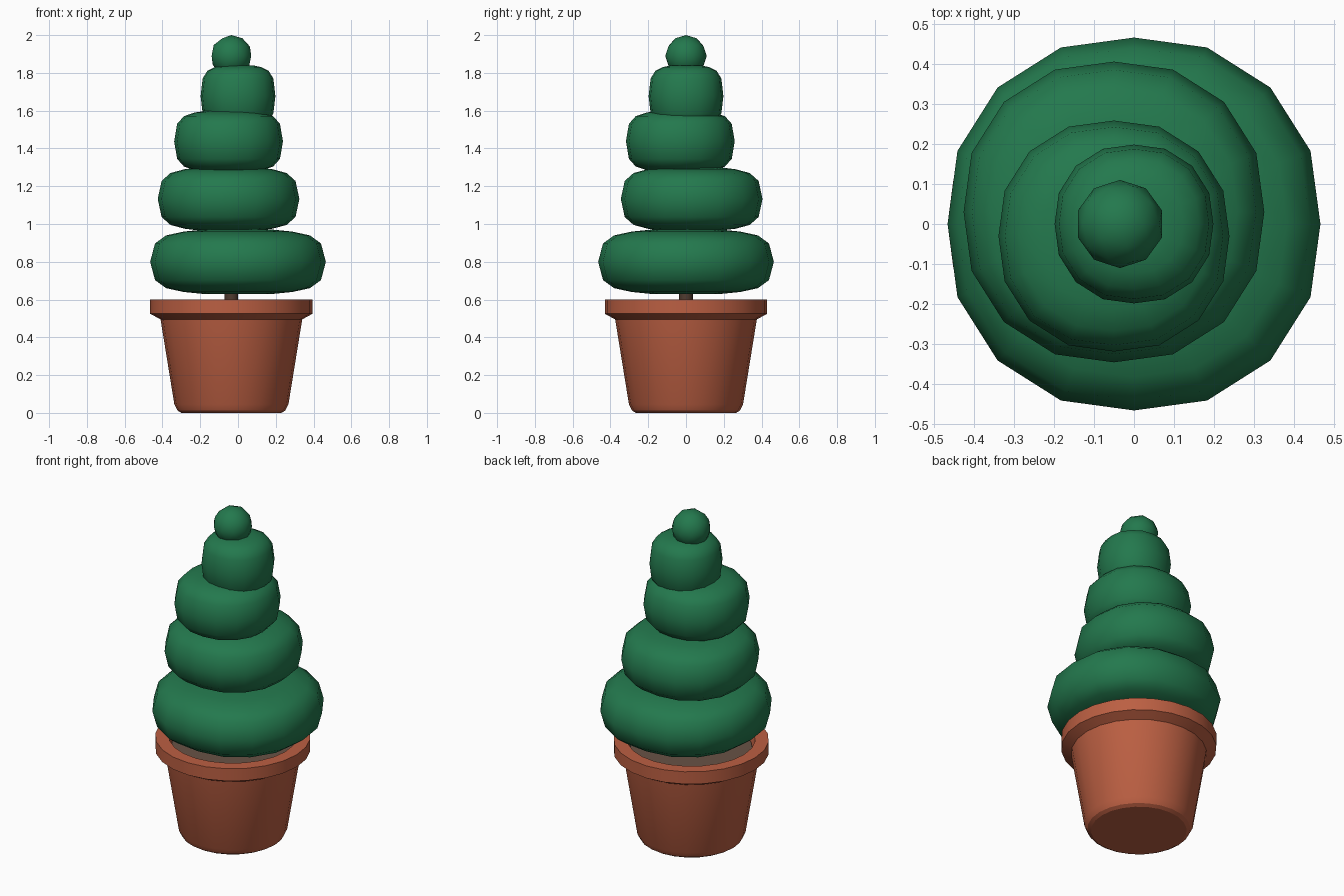
import bpy, bmesh, math

if "Cube" in bpy.data.objects:
    bpy.data.objects.remove(bpy.data.objects["Cube"])


def material(name, rgb):
    m = bpy.data.materials.new(name)
    m.diffuse_color = (*rgb, 1)
    m.use_nodes = True
    m.node_tree.nodes["Principled BSDF"].inputs["Base Color"].default_value = m.diffuse_color
    return m


GREEN = material("leaf green", (0.017, 0.19, 0.075))
CLAY = material("terracotta", (0.50, 0.115, 0.055))
SOIL = material("soil brown", (0.14, 0.085, 0.06))
BARK = material("bark brown", (0.08, 0.045, 0.03))


def finish(name, bm, mat, angle):
    bmesh.ops.recalc_face_normals(bm, faces=bm.faces)
    me = bpy.data.meshes.new(name)
    bm.to_mesh(me)
    bm.free()
    me.materials.append(mat)
    ob = bpy.data.objects.new(name, me)
    bpy.context.collection.objects.link(ob)
    bpy.ops.object.select_all(action='DESELECT')
    ob.select_set(True)
    bpy.context.view_layer.objects.active = ob
    bpy.ops.object.shade_smooth_by_angle(angle=math.radians(angle))
    return ob


def lathe(name, profile, sides, centre, mat, angle=40, swell=0.0):
    """Spin a (radius, z) profile, capping both ends; swell rounds out the diagonals."""
    bm = bmesh.new()
    rings = []
    for r, z in profile:
        ring = []
        for i in range(sides):
            a = 2 * math.pi * i / sides
            k = r * (1 + swell * abs(math.sin(2 * a)))
            ring.append(bm.verts.new((centre[0] + k * math.cos(a),
                                      centre[1] + k * math.sin(a), z)))
        rings.append(ring)
    for lo, hi in zip(rings, rings[1:]):
        for i in range(sides):
            j = (i + 1) % sides
            bm.faces.new((lo[i], lo[j], hi[j], hi[i]))
    bm.faces.new(rings[0])
    bm.faces.new(rings[-1])
    return finish(name, bm, mat, angle)


AXIS = (-0.035, 0)

# Pot with thick rim, hollow down to the soil
lathe("pot", [(0.265, 0), (0.285, 0.012), (0.302, 0.045), (0.375, 0.495),
              (0.43, 0.525), (0.43, 0.60), (0.355, 0.60), (0.34, 0.53)],
      24, AXIS, CLAY, 30)
lathe("soil", [(0.339, 0.525), (0.339, 0.55)], 24, AXIS, SOIL)
lathe("trunk", [(0.036, 0.53), (0.036, 0.75)], 12, AXIS, BARK)

# Foliage tiers: centre x, y, radius, bottom z, top z
TIERS = [(0, 0, 0.465, 0.63, 0.97), (-0.05, 0.03, 0.375, 0.965, 1.30),
         (-0.05, -0.03, 0.288, 1.275, 1.60), (0, 0, 0.198, 1.515, 1.84)]
HALF = [(0.40, -1), (0.62, -0.94), (0.82, -0.82), (0.945, -0.57)]
SHAPE = HALF + [(1, 0)] + [(r, -z) for r, z in reversed(HALF)]
for n, (x, y, r, z0, z1) in enumerate(TIERS, 1):
    mid, h = (z0 + z1) / 2, (z1 - z0) / 2
    lathe(f"foliage_tier_{n}", [(r * a, mid + h * b) for a, b in SHAPE],
          16, (x, y), GREEN, 60, 0.035)

# Round tip
bm = bmesh.new()
bmesh.ops.create_icosphere(bm, subdivisions=2, radius=0.11)
bmesh.ops.translate(bm, verts=bm.verts, vec=(-0.035, 0, 1.89))
finish("foliage_tip", bm, GREEN, 60)
